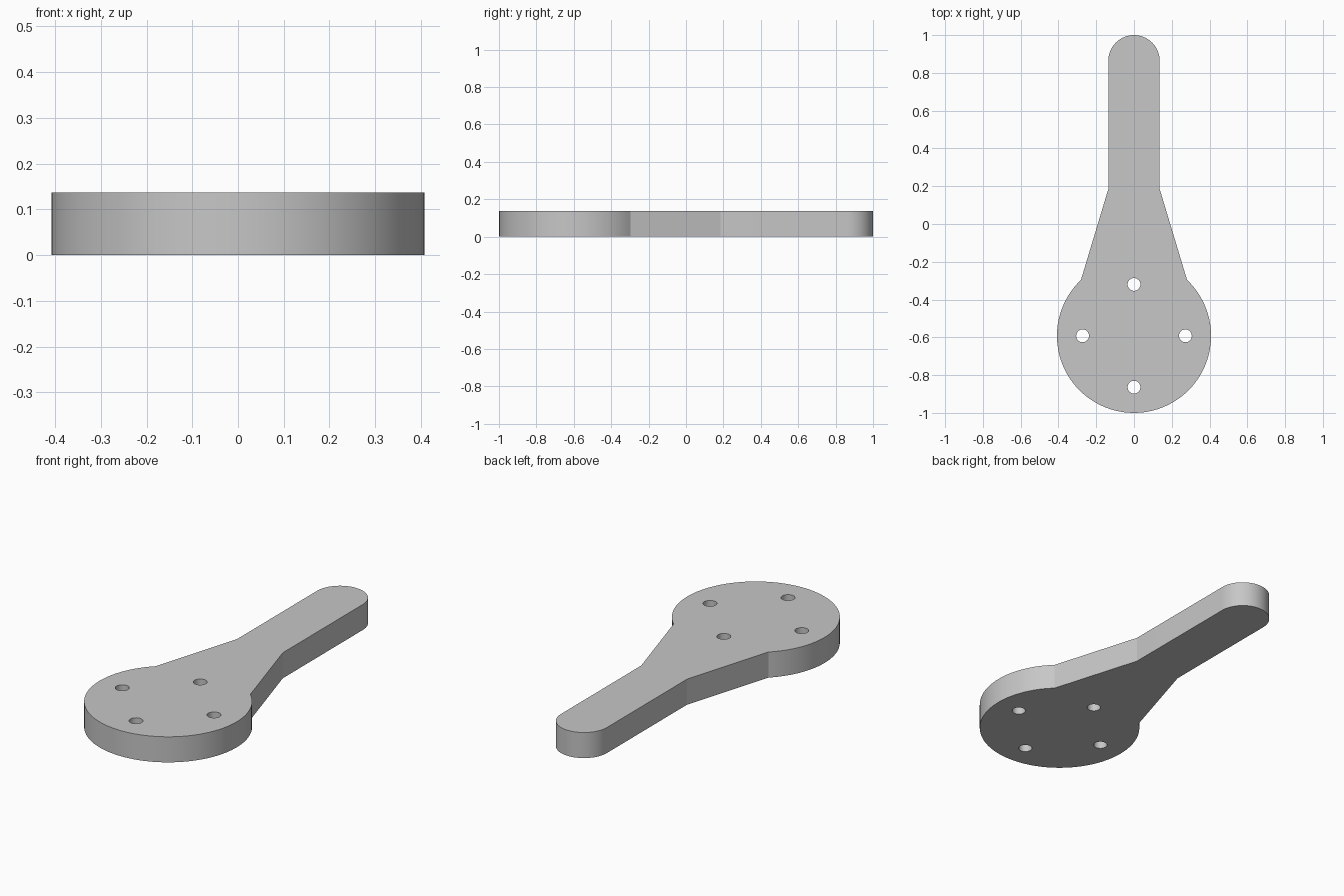
import bpy
import bmesh
from math import pi, sin, cos, atan2, radians

cube = bpy.data.objects.get("Cube")
if cube:
    bpy.data.objects.remove(cube, do_unlink=True)

THICK = 0.137
HEAD_Y, HEAD_R = -0.592, 0.408    # round head
ARM_R, ARM_END = 0.136, 0.864     # handle half width and centre of its round end
NECK_Y = 0.185                    # where the taper meets the handle
SHOULDER = (0.282, 0.297)         # where the taper meets the head, from the head centre
HOLE_R, HOLE_RING = 0.034, 0.272

grey = bpy.data.materials.new("plain_grey")
grey.use_nodes = True
colour = (0.57, 0.57, 0.57, 1)
grey.diffuse_color = colour
grey.node_tree.nodes["Principled BSDF"].inputs["Base Color"].default_value = colour


def arc(cy, r, start, end, steps):
    return [(r * cos(start + (end - start) * i / steps),
             cy + r * sin(start + (end - start) * i / steps)) for i in range(steps + 1)]


def prism(name, outline, z0, z1):
    """Extrude a counter-clockwise outline between two heights."""
    bm = bmesh.new()
    face = bm.faces.new([bm.verts.new((x, y, z0)) for x, y in outline])
    top = bmesh.ops.extrude_face_region(bm, geom=[face])["geom"]
    bmesh.ops.translate(bm, vec=(0, 0, z1 - z0),
                        verts=[g for g in top if isinstance(g, bmesh.types.BMVert)])
    bmesh.ops.recalc_face_normals(bm, faces=bm.faces)
    mesh = bpy.data.meshes.new(name)
    bm.to_mesh(mesh)
    bm.free()
    mesh.materials.append(grey)
    obj = bpy.data.objects.new(name, mesh)
    bpy.context.collection.objects.link(obj)
    return obj


# Paddle outline: head arc, tapered neck, straight handle with a round end
a = atan2(SHOULDER[1], SHOULDER[0])
outline = arc(HEAD_Y, HEAD_R, pi - a, 2 * pi + a, 72)
outline += [(ARM_R, NECK_Y)] + arc(ARM_END, ARM_R, 0, pi, 32) + [(-ARM_R, NECK_Y)]
paddle = prism("paddle_plate", outline, 0, THICK)

# Four through holes around the head centre
cutters = []
for i in range(4):
    hx, hy = HOLE_RING * cos(i * pi / 2), HEAD_Y + HOLE_RING * sin(i * pi / 2)
    ring = [(x + hx, y) for x, y in arc(hy, HOLE_R, 0, 2 * pi, 32)[:-1]]
    cutter = prism("hole_cutter", ring, -0.1, THICK + 0.1)
    cutter.hide_render = True
    mod = paddle.modifiers.new("hole", "BOOLEAN")
    mod.operation = "DIFFERENCE"
    mod.solver = "EXACT"
    mod.object = cutter
    cutters.append(cutter)

bpy.ops.object.select_all(action="DESELECT")
paddle.select_set(True)
bpy.context.view_layer.objects.active = paddle
for mod in list(paddle.modifiers):
    bpy.ops.object.modifier_apply(modifier=mod.name)
for cutter in cutters:
    bpy.data.objects.remove(cutter, do_unlink=True)

# Smooth round walls with sharp rims
bpy.ops.object.shade_smooth_by_angle(angle=radians(15))
